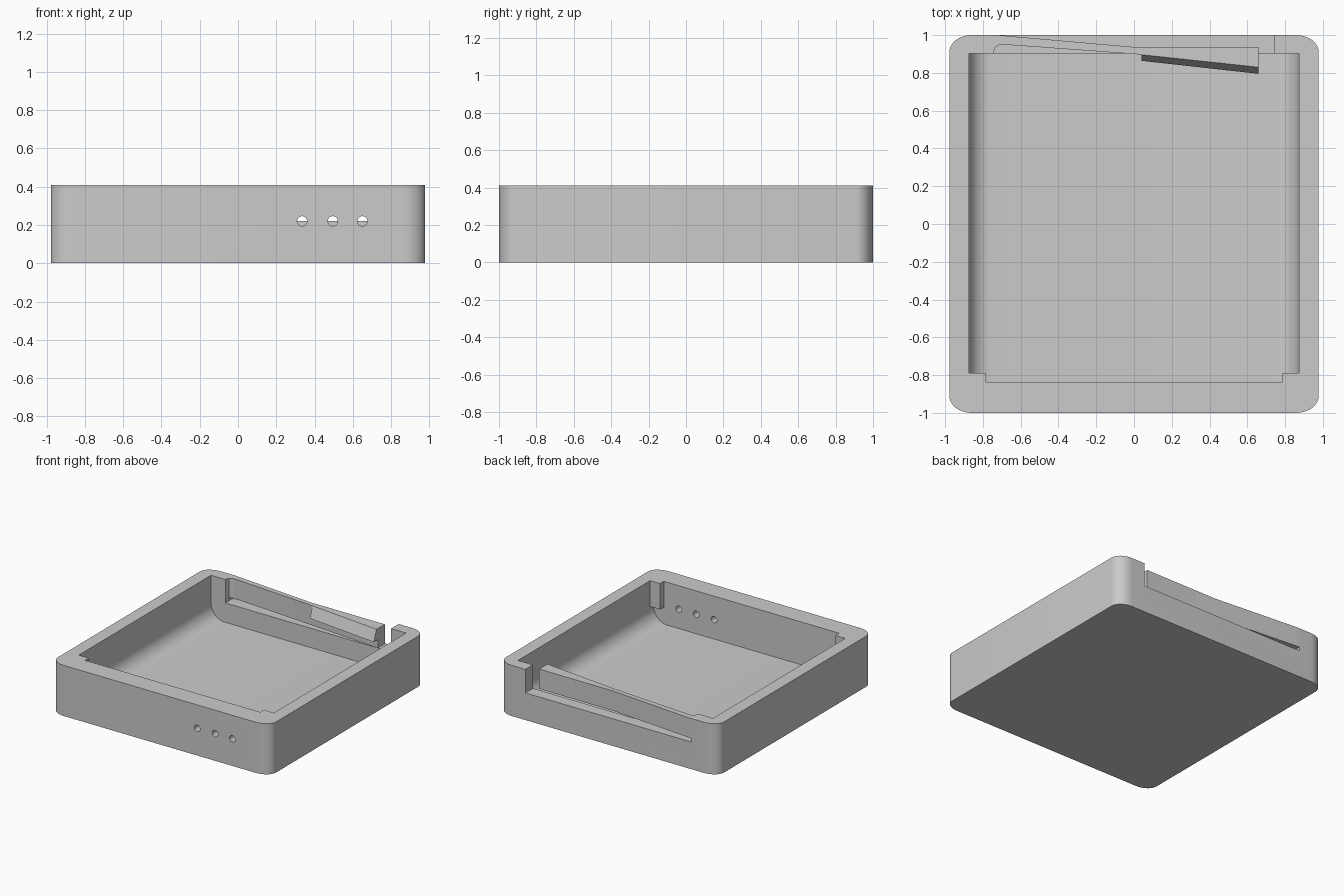
import bpy, bmesh, math
from mathutils import Vector

default = bpy.data.objects.get("Cube")
if default:
    bpy.data.objects.remove(default, do_unlink=True)

grey = bpy.data.materials.new("plain_grey")
grey.use_nodes = True
COLOUR = (0.6, 0.6, 0.6, 1)
grey.diffuse_color = COLOUR
grey.node_tree.nodes["Principled BSDF"].inputs["Base Color"].default_value = COLOUR

HEIGHT, FLOOR, SLOT_Z = 0.41, 0.063, 0.22
X, CAVITY_X, LIP_X = 0.978, 0.874, 0.785
BACK, FRONT, LIP_Y = 0.903, -0.79, -0.837


def finish(name, bm):
    """Turn a bmesh into a grey object in the scene."""
    bmesh.ops.recalc_face_normals(bm, faces=bm.faces[:])
    mesh = bpy.data.meshes.new(name)
    bm.to_mesh(mesh)
    bm.free()
    mesh.materials.append(grey)
    obj = bpy.data.objects.new(name, mesh)
    bpy.context.collection.objects.link(obj)
    return obj


def loft(name, first, last):
    """Closed solid between two matching rings of points."""
    bm = bmesh.new()
    a, b = [[bm.verts.new(p) for p in ring] for ring in (first, last)]
    bm.faces.new(a)
    bm.faces.new(b)
    for i in range(len(a)):
        j = (i + 1) % len(a)
        bm.faces.new((a[i], a[j], b[j], b[i]))
    return finish(name, bm)


def prism(name, outline, low, high, place):
    """Extrude a 2D outline; place maps (u, v, w) to a 3D point."""
    return loft(name, *[[place(u, v, w) for u, v in outline] for w in (low, high)])


def arc(cx, cy, rx, ry, start, steps=10):
    """Quarter ellipse, counter-clockwise from the start angle."""
    angles = [math.radians(start + 90 * i / steps) for i in range(steps + 1)]
    return [(cx + rx * math.cos(a), cy + ry * math.sin(a)) for a in angles]


def upright(u, v, w):
    return Vector((u, v, w))


def along_y(u, v, w):
    return Vector((u, w, v))


def box(x0, x1, y0, y1):
    return [(x0, y0), (x1, y0), (x1, y1), (x0, y1)]


def smooth(obj):
    bpy.ops.object.select_all(action='DESELECT')
    obj.select_set(True)
    bpy.context.view_layer.objects.active = obj
    bpy.ops.object.shade_smooth_by_angle(angle=math.radians(30))


# Tray block with rounded corners
rx, ry = 0.12, 0.09
cx, cy = X - rx, 1 - ry
outline = (arc(cx, cy, rx, ry, 0) + arc(-cx, cy, rx, ry, 90)
           + arc(-cx, -cy, rx, ry, 180) + arc(cx, -cy, rx, ry, 270))
tray = prism("tray", outline, 0, HEIGHT, upright)

# Cavity with rounded lower side edges, and the slot in the back wall
f = 0.12
section = ([(-CAVITY_X, 0.6)] + arc(f - CAVITY_X, FLOOR + f, f, f, 180)
           + arc(CAVITY_X - f, FLOOR + f, f, f, 270) + [(CAVITY_X, 0.6)])
cutters = [
    prism("cavity_cutter", section, LIP_Y, BACK, along_y),
    prism("back_slot_cutter", box(-0.745, 0.74, 0.8, 1.1), SLOT_Z, 0.6, upright),
]

# Three round holes through the front wall
for x in (0.335, 0.495, 0.65):
    circle = [p for q in range(4) for p in arc(x, 0.22, 0.026, 0.026, 90 * q, 6)[:-1]]
    cutters.append(prism("hole_cutter", circle, -1.1, -0.75, along_y))

for cutter in cutters:
    cutter.hide_render = True
    cut = tray.modifiers.new(cutter.name, 'BOOLEAN')
    cut.operation = 'DIFFERENCE'
    cut.solver = 'EXACT'
    cut.object = cutter
    bpy.context.view_layer.objects.active = tray
    bpy.ops.object.modifier_apply(modifier=cut.name)
for cutter in cutters:
    bpy.data.objects.remove(cutter, do_unlink=True)
smooth(tray)

# Catch blocks high in the two front corners of the cavity
for side, name in ((1, "left_catch"), (-1, "right_catch")):
    x0, x1 = sorted((side * LIP_X, side * CAVITY_X))
    prism(name, box(x0, x1, LIP_Y, FRONT), 0.2, HEIGHT, upright)

# Springy latch arm, joined to the back wall at its right end
TIP = 0.66
arm = prism("latch_arm", [(-0.745, 1), (-0.72, 1), (0, 0.937), (TIP, 0.937),
                          (TIP, 0.85), (0.04, 0.897), (-0.69, 0.95),
                          (-0.715, 0.948), (-0.735, 0.935), (-0.745, BACK)],
            0.25, HEIGHT, upright)
smooth(arm)

# Hook on the arm: a wedge whose front face leans outward toward its base
ends = [[(x, inner, HEIGHT), (x, top, HEIGHT), (x, base, 0.32), (x, inner, 0.32)]
        for x, inner, top, base in ((0.04, 0.91, 0.896, 0.864), (TIP, 0.86, 0.83, 0.795))]
loft("latch_hook", *ends)
